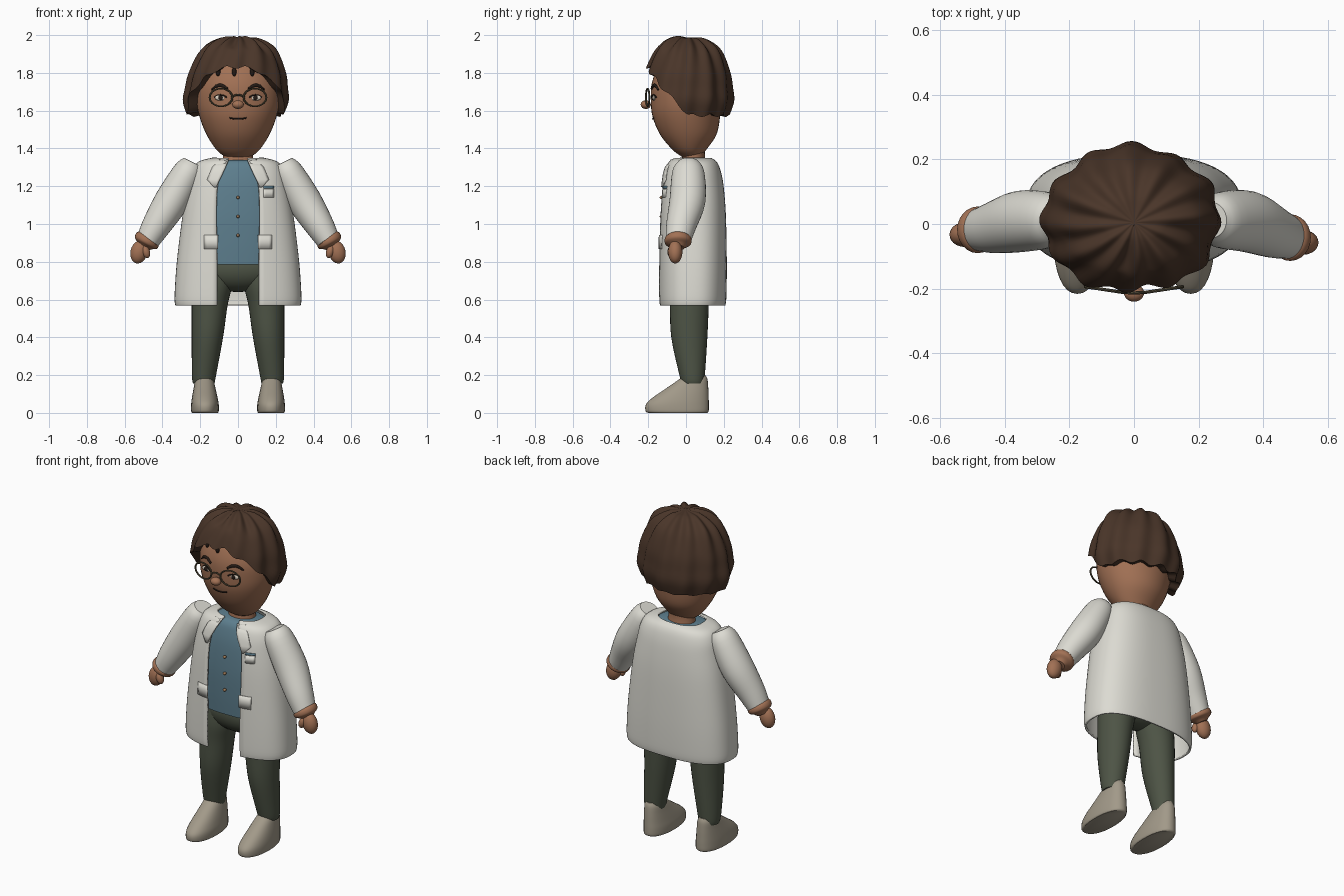
import bpy, bmesh, math
from mathutils import Vector

if "Cube" in bpy.data.objects:
    bpy.data.objects.remove(bpy.data.objects["Cube"])

def material(name, r, g, b):
    m = bpy.data.materials.new(name)
    m.diffuse_color = (r, g, b, 1)
    m.use_nodes = True
    m.node_tree.nodes["Principled BSDF"].inputs["Base Color"].default_value = m.diffuse_color
    return m

COAT = material("coat_white", .72, .71, .65)
SKIN = material("skin_brown", .36, .165, .09)
HAIR = material("hair_brown", .068, .036, .022)
SHIRT = material("shirt_blue", .11, .21, .27)
PANTS = material("trouser_green", .075, .088, .06)
SHOE = material("shoe_taupe", .36, .32, .25)
FRAME = material("glasses_bronze", .1, .08, .045)
WHITE = material("eye_white", .7, .62, .52)
DARK = material("dark_brown", .018, .011, .008)
BRASS = material("button_tan", .35, .2, .1)

# ---------- helpers ----------
def spline(rows, n=5):
    """Catmull-Rom refinement of station rows."""
    out = []
    for i in range(len(rows) - 1):
        p0, p1, p2 = rows[max(i - 1, 0)], rows[i], rows[i + 1]
        p3 = rows[min(i + 2, len(rows) - 1)]
        for k in range(n):
            t = k / n
            out.append(tuple(.5 * (2*b + (c - a)*t + (2*a - 5*b + 4*c - d)*t*t
                                   + (3*b - a - 3*c + d)*t**3)
                             for a, b, c, d in zip(p0, p1, p2, p3)))
    return out + [tuple(rows[-1])]

def look(rows, z):
    """Linear lookup of a row by its first column (ascending)."""
    if z <= rows[0][0]:
        return rows[0]
    for a, b in zip(rows, rows[1:]):
        if z <= b[0]:
            t = (z - a[0]) / (b[0] - a[0])
            return [p + (q - p) * t for p, q in zip(a, b)]
    return rows[-1]

def power(v, e):
    return math.copysign(abs(v) ** e, v)

def finish(ob, mat, angle=40):
    ob.data.materials.append(mat)
    bpy.ops.object.select_all(action='DESELECT')
    ob.select_set(True)
    bpy.context.view_layer.objects.active = ob
    bpy.ops.object.shade_smooth_by_angle(angle=math.radians(angle))
    return ob

def skin_rings(name, rings, mat, closed=True, angle=40):
    """Bridge rings of points into a surface; closed rings get end caps."""
    n = len(rings[0])
    faces = [(r*n + i, r*n + (i + 1) % n, (r + 1)*n + (i + 1) % n, (r + 1)*n + i)
             for r in range(len(rings) - 1) for i in range(n if closed else n - 1)]
    if closed:
        faces += [tuple(range(n)), tuple((len(rings) - 1)*n + i for i in range(n))]
    me = bpy.data.meshes.new(name)
    me.from_pydata([p for r in rings for p in r], [], faces)
    bm = bmesh.new()
    bm.from_mesh(me)
    bmesh.ops.recalc_face_normals(bm, faces=bm.faces)
    bm.to_mesh(me)
    bm.free()
    ob = bpy.data.objects.new(name, me)
    bpy.context.collection.objects.link(ob)
    return finish(ob, mat, angle)

def section(row, th, e):
    z, rx, yf, yb, cx = row[:5]
    return (cx + rx*power(math.sin(th), e),
            (yf + yb)/2 - (yb - yf)/2*power(math.cos(th), e), z)

def stack(name, rows, mat, e=1, seg=32):
    """Horizontal sections (z, half width, front y, back y, centre x)."""
    return skin_rings(name, [[section(r, 2*math.pi*i/seg, e) for i in range(seg)]
                             for r in spline(rows)], mat)

def tube(name, rows, mat, seg=24, n=4):
    """Sections along a path in x/z (x, y, z, in-plane radius, y radius)."""
    rows = spline(rows, n)
    rings = []
    for i, r in enumerate(rows):
        d = Vector(rows[min(i + 1, len(rows) - 1)][:3]) - Vector(rows[max(i - 1, 0)][:3])
        u = d.cross(Vector((0, 1, 0))).normalized()
        v = u.cross(d).normalized()
        rings.append([Vector(r[:3]) + u*r[3]*math.cos(a) + v*r[4]*math.sin(a)
                      for a in (2*math.pi*k/seg for k in range(seg))])
    return skin_rings(name, rings, mat)

def ball(name, loc, size, mat, tilt=0, seg=24):
    bpy.ops.mesh.primitive_uv_sphere_add(segments=seg, ring_count=seg//2, radius=1,
                                         location=loc, rotation=(0, tilt, 0))
    ob = bpy.context.object
    ob.name, ob.scale = name, size
    return finish(ob, mat)

# ---------- head ----------
head = [(1.355, .065, -.02, .08, 0), (1.39, .112, -.068, .105, 0), (1.47, .165, -.135, .16, 0),
        (1.565, .203, -.176, .18, 0), (1.65, .22, -.186, .185, 0), (1.75, .214, -.18, .18, 0),
        (1.85, .165, -.135, .14, 0), (1.91, .07, -.06, .07, 0)]
stack("head", head, SKIN, seg=40)
stack("neck", [(1.3, .085, -.03, .11, 0), (1.36, .08, -.02, .1, 0), (1.42, .08, -.02, .1, 0)], SKIN)
head_fine = spline(head)

def face_y(x, z):
    z, rx, yf, yb, _ = look(head_fine, z)
    return (yf + yb)/2 - (yb - yf)/2*math.sqrt(max(0, 1 - (x/rx)**2))

# hair: swirling lobed dome, hairline dropping from forehead to nape
dome = [(1.57, .245), (1.65, .272), (1.72, .264), (1.8, .25), (1.9, .205), (1.95, .155),
        (1.985, .085), (2.0, .004)]
dome_fine = spline(dome)
SEG, ROWS = 120, 26
rings = []
for k in range(ROWS + 2):
    t = min(k / ROWS, 1) ** 1.7
    ring = []
    for i in range(SEG):
        a = 2*math.pi*i/SEG
        zb = max(1.575, min(1.83, 1.8 - (.22*math.sin(a) + .19)*1.15))
        zb += .008*math.sin(13*a)
        z = 2.0 - (2.0 - zb)*t
        wave = math.sin(12*a + 2.2*t) + .6*math.sin(5*a + 1 - 2*t)
        r = look(dome_fine, z)[1]*(1 + .033*wave)
        z += .012*wave*math.sin(math.pi*min(1, t*2.2))*(1 - t) - .012*max(0, 1 - t*25)
        if k > ROWS:            # underside reaching into the head
            r, z = r*.62, z + .02
        ring.append((r*math.cos(a) - .01*t, .88*r*math.sin(a) + .005, z))
    rings.append(ring)
skin_rings("hair", rings, HAIR, angle=50)
for x in (-.105, -.02, .075):
    ball("hair_wisp", (x, face_y(x, 1.805) - .008, 1.805), (.012, .012, .024), DARK, seg=12)

# face
ball("nose", (0, -.213, 1.632), (.031, .027, .023), SKIN)
tube("mouth", [(x, face_y(x, 1.56) - .001, 1.556 + 3*x*x, .004, .004)
               for x in (-.045, -.022, 0, .022, .045)], DARK, seg=8)
for s in (-1, 1):
    x = s*.092
    y = face_y(x, 1.668)
    ball("eye", (x, y, 1.668), (.03, .008, .015), WHITE)
    ball("iris", (x, y - .006, 1.668), (.012, .006, .013), DARK, seg=16)
    tube("eyelid", [(x + d, face_y(x + d, 1.68) - .003, 1.683 - 12*d*d, .004, .004)
                    for d in (-.032, -.015, 0, .015, .032)], DARK, seg=8)
    tube("eyebrow", [(s*q, face_y(q, z) - .003, z, w, .006) for q, z, w in
                     ((.055, 1.716, .005), (.085, 1.733, .009), (.115, 1.73, .008),
                      (.14, 1.71, .003))], DARK, seg=10)
    # glasses rim
    bpy.ops.mesh.primitive_torus_add(major_radius=.055, minor_radius=.005, major_segments=36,
                                     minor_segments=8, location=(s*.09, -.203, 1.67),
                                     rotation=(math.pi/2, 0, s*.15))
    rim = bpy.context.object
    rim.name, rim.scale = "glasses_rim", (1.1, .85, 1)
    finish(rim, FRAME)
tube("glasses_bridge", [(-.032, -.211, 1.675, .005, .005), (0, -.213, 1.684, .005, .005),
                        (.032, -.211, 1.675, .005, .005)], FRAME, seg=8)

# ---------- body ----------
stack("shirt", [(.785, .25, -.115, .16, 0), (.9, .255, -.12, .17, 0), (1.05, .25, -.12, .17, 0),
                (1.2, .22, -.108, .16, 0), (1.29, .185, -.088, .14, 0),
                (1.325, .15, -.07, .125, 0), (1.338, .12, -.05, .112, 0)], SHIRT, e=.8)
for z in (.94, 1.04, 1.14):
    ball("button", (0, -.128, z), (.009, .012, .009), BRASS, seg=12)

# open coat: (z, half width, front y, back y, centre x, half opening)
coat = [(.57, .326, -.136, .203, 0, .11), (.62, .33, -.14, .208, 0, .11),
        (.8, .318, -.14, .21, 0, .11), (1.05, .287, -.135, .205, 0, .114),
        (1.2, .258, -.124, .193, 0, .108), (1.28, .238, -.108, .178, 0, .085),
        (1.325, .205, -.088, .158, 0, .062), (1.345, .135, -.058, .13, 0, .05)]
E = .78
rings = []
for r in spline(coat):
    start = math.asin((r[5]/r[1]) ** (1/E))
    rings.append([section(r, start + (2*math.pi - 2*start)*i/64, E) for i in range(65)])
ob = skin_rings("coat", rings, COAT, closed=False)
mod = ob.modifiers.new("thickness", 'SOLIDIFY')
mod.thickness, mod.offset = .012, 0

def plate(name, rows, mat, side, lift):
    """Thin panel laid on the coat front; rows are (z, inner x, outer x)."""
    grid = []
    for z, a, b in rows:
        line = []
        for i in range(6):
            x = a + (b - a)*i/5
            r = look(coat, z)
            th = math.asin(min(1, (x/r[1]) ** (1/E)))
            line.append((side*x, section(r, th, E)[1] - lift, z))
        grid.append(line)
    p = skin_rings(name, grid, mat, closed=False)
    m = p.modifiers.new("thickness", 'SOLIDIFY')
    m.thickness, m.offset = .007, 0

for s in (-1, 1):
    plate("lapel", [(1.338, .05, .1), (1.3, .066, .135), (1.265, .082, .15), (1.235, .097, .163),
                    (1.195, .115, .128)], COAT, s, .012)
    plate("side_pocket", [(.868, .105, .178), (.905, .105, .178), (.942, .105, .178)], COAT, s, .008)
plate("breast_pocket", [(1.14, .135, .188), (1.185, .135, .188)], COAT, 1, .009)
plate("pocket_trim", [(1.188, .135, .188), (1.2, .135, .188)], SHIRT, 1, .009)

# ---------- arms ----------
for s, wy in ((-1, -.018), (1, -.042)):
    tube("sleeve", [(s*.238, .012, 1.326, .054, .055), (s*.265, .012, 1.275, .078, .085),
                    (s*.35, .008, 1.125, .09, .095), (s*.43, wy*.6, .995, .077, .08),
                    (s*.478, wy, .912, .062, .066)], COAT, seg=32)
    tube("wrist_band", [(s*.473, wy, .926, .055, .06), (s*.478, wy, .919, .068, .071),
                        (s*.489, wy, .9, .066, .069), (s*.496, wy, .887, .045, .047),
                        (s*.503, wy, .874, .03, .033)], SKIN)
    ball("hand", (s*.524, wy - .015, .852), (.045, .038, .062), SKIN, tilt=-s*.25)
    ball("thumb", (s*.487, wy - .035, .852), (.021, .022, .034), SKIN, tilt=s*.3, seg=16)

# ---------- hips, legs, shoes ----------
ball("hips", (0, .02, .765), (.245, .122, .125), PANTS, seg=32)
for s in (-1, 1):
    stack("trouser_leg", [(.155, .057, -.022, .095, s*.181), (.2, .064, -.035, .1, s*.18),
                          (.4, .083, -.078, .113, s*.162), (.57, .095, -.085, .12, s*.15),
                          (.68, .105, -.09, .12, s*.135), (.78, .1, -.08, .11, s*.13)], PANTS)
    stack("shoe", [(0, .068, -.2, .112, s*.175), (.01, .073, -.214, .12, s*.175),
                   (.045, .073, -.212, .121, s*.175), (.08, .068, -.178, .12, s*.176),
                   (.13, .058, -.105, .118, s*.177), (.175, .048, -.04, .114, s*.178),
                   (.198, .034, -.01, .105, s*.178)], SHOE, e=.9)
